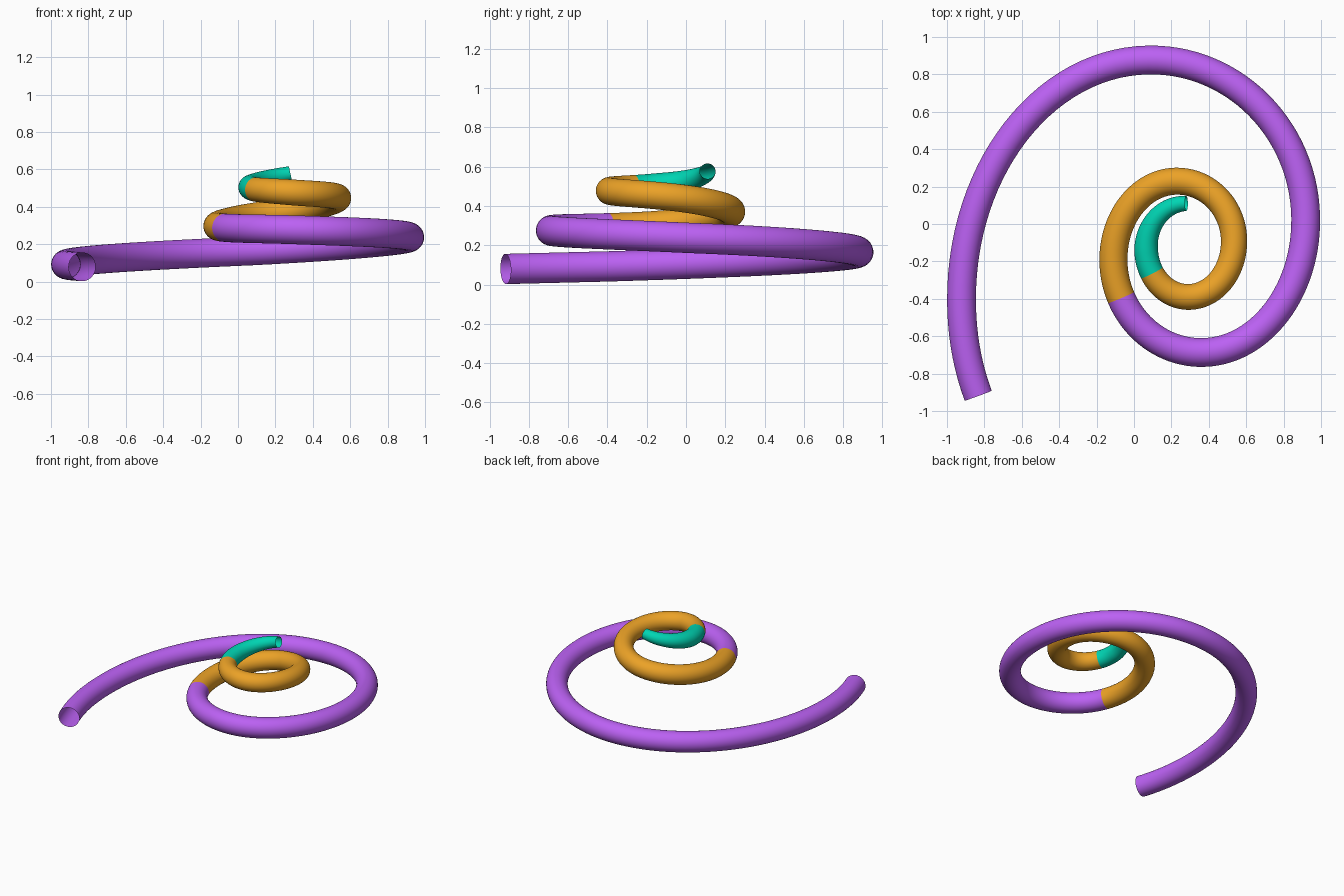
import bpy, bmesh, math
from mathutils import Vector

if "Cube" in bpy.data.objects:
    bpy.data.objects.remove(bpy.data.objects["Cube"])

# Centreline knots (x, y, z, tube radius): start, then one knot per quarter turn
KNOTS = [
    (-0.833, -0.918, 0.079, 0.077),
    (-0.922, -0.400, 0.092, 0.077),
    (0.090, 0.877, 0.165, 0.077),
    (0.918, 0.020, 0.237, 0.077),
    (0.360, -0.687, 0.275, 0.077),
    (-0.110, -0.190, 0.297, 0.075),
    (0.230, 0.229, 0.371, 0.072),
    (0.535, -0.092, 0.447, 0.070),
    (0.290, -0.390, 0.477, 0.069),
    (0.065, -0.130, 0.505, 0.063),
    (0.280, 0.110, 0.577, 0.040),
]
K = 0.5523  # quarter-ellipse handle factor
SIDES = 40


def bezier(a, b, c, d, t):
    s = 1 - t
    return a * s**3 + 3 * b * s * s * t + 3 * c * s * t * t + d * t**3


def slope(i, k):
    if i <= 1:
        return (KNOTS[2][k] - KNOTS[1][k]) * 0.9
    if i == len(KNOTS) - 1:
        return KNOTS[i][k] - KNOTS[i - 1][k]
    return (KNOTS[i + 1][k] - KNOTS[i - 1][k]) / 2


def sample(u):
    """Position and radius on the spiral at parameter u."""
    i = max(0, min(int(u), len(KNOTS) - 2))
    t = u - i
    p, q = KNOTS[i], KNOTS[i + 1]
    if i == 0:  # short lead-in
        x = bezier(p[0], -0.895, q[0], q[0], t)
        y = bezier(p[1], -0.750, -0.580, q[1], t)
        z = p[2] + (q[2] - p[2]) * t
    else:
        dx, dy = K * (q[0] - p[0]), K * (q[1] - p[1])
        if i % 2:  # leaves vertically, arrives horizontally
            x = bezier(p[0], p[0], q[0] - dx, q[0], t)
            y = bezier(p[1], p[1] + dy, q[1], q[1], t)
        else:
            x = bezier(p[0], p[0] + dx, q[0], q[0], t)
            y = bezier(p[1], p[1], q[1] - dy, q[1], t)
        z = bezier(p[2], p[2] + slope(i, 2) / 3, q[2] - slope(i + 1, 2) / 3, q[2], t)
    return Vector((x, y, z)), p[3] + (q[3] - p[3]) * t


def tube(name, u0, u1, color):
    """Open-ended smooth tube along part of the spiral."""
    bm = bmesh.new()
    n = max(8, round((u1 - u0) * 28))
    last = len(KNOTS) - 1
    prev = None
    for j in range(n + 1):
        u = u0 + (u1 - u0) * j / n
        centre, r = sample(u)
        ahead = sample(min(u + 0.01, last))[0]
        behind = sample(max(u - 0.01, 0))[0]
        tangent = (ahead - behind).normalized()
        side = tangent.cross(Vector((0, 0, 1))).normalized()
        up = side.cross(tangent)
        ring = []
        for k in range(SIDES):
            a = 2 * math.pi * k / SIDES
            ring.append(bm.verts.new(centre + r * (math.cos(a) * side + math.sin(a) * up)))
        if prev:
            for k in range(SIDES):
                m = (k + 1) % SIDES
                bm.faces.new((prev[k], ring[k], ring[m], prev[m])).smooth = True
        prev = ring
    bm.normal_update()
    f = bm.faces[:][0] if bm.faces else None
    # make normals point away from the centreline
    if f and f.normal.dot(f.calc_center_median() - sample(u0)[0]) < 0:
        bmesh.ops.reverse_faces(bm, faces=bm.faces[:])
    mesh = bpy.data.meshes.new(name)
    bm.to_mesh(mesh)
    bm.free()
    mat = bpy.data.materials.new(name + "_color")
    mat.diffuse_color = color
    mat.use_nodes = True
    mat.node_tree.nodes["Principled BSDF"].inputs["Base Color"].default_value = mat.diffuse_color
    mesh.materials.append(mat)
    obj = bpy.data.objects.new(name, mesh)
    bpy.context.collection.objects.link(obj)
    return obj


# Outer sweep, inner coil and tapered tip
tube("outer_coil", 0, 4.735, (0.50, 0.12, 0.90, 1))
tube("inner_coil", 4.735, 8.667, (0.83, 0.36, 0.02, 1))
tube("tip_coil", 8.667, 10, (0.0, 0.66, 0.45, 1))
